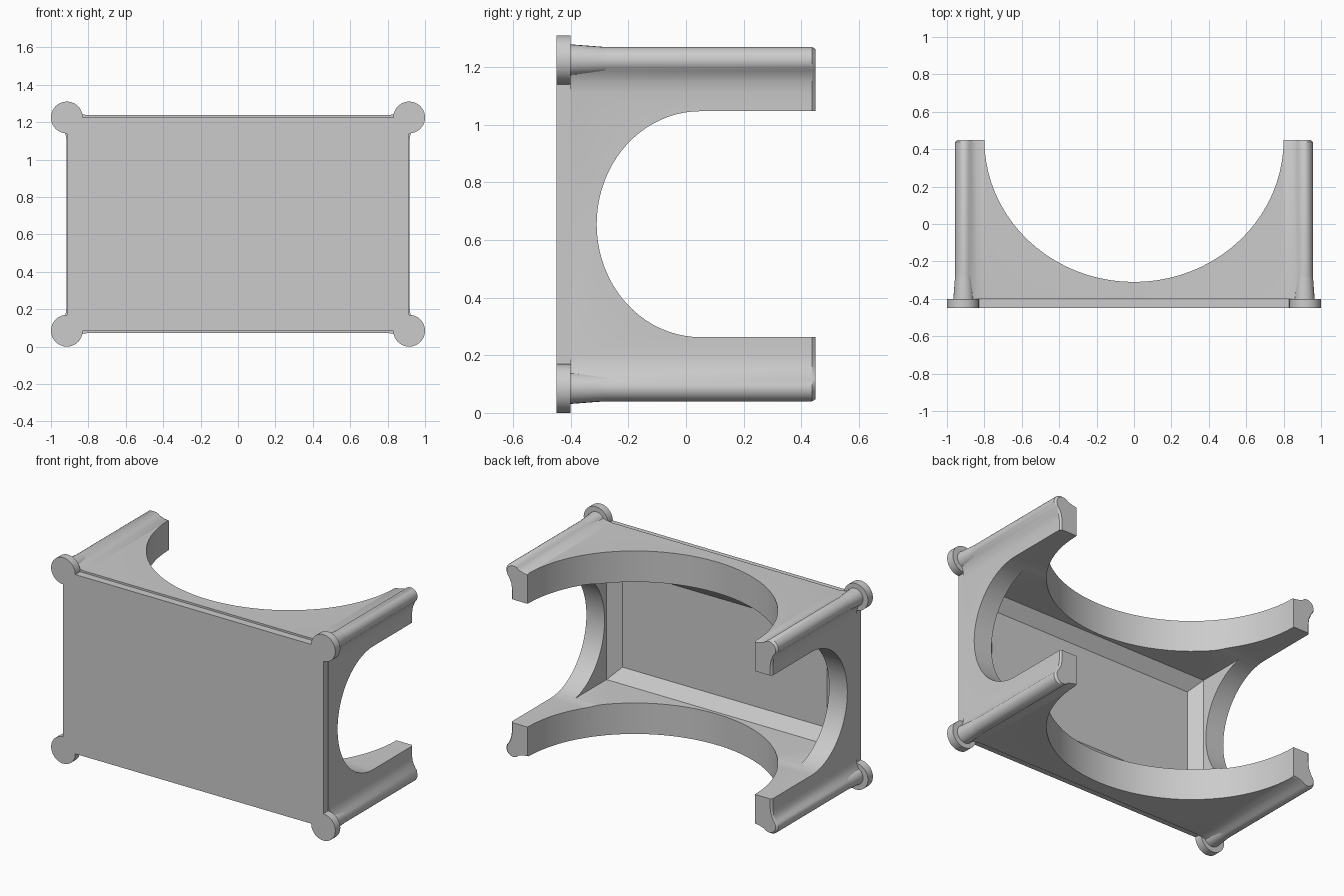
import bpy, bmesh
from math import sin, cos, radians, pi

if "Cube" in bpy.data.objects:
    bpy.data.objects.remove(bpy.data.objects["Cube"])

H = 1.31           # total height
MID = H / 2


def loft(name, rings):
    """Closed solid through a list of equal-length point rings."""
    bm = bmesh.new()
    vs = [[bm.verts.new(p) for p in r] for r in rings]
    n = len(vs[0])
    for a, b in zip(vs, vs[1:]):
        for i in range(n):
            j = (i + 1) % n
            bm.faces.new((a[i], a[j], b[j], b[i]))
    bm.faces.new(vs[0][::-1])
    bm.faces.new(vs[-1])
    bmesh.ops.recalc_face_normals(bm, faces=bm.faces)
    me = bpy.data.meshes.new(name)
    bm.to_mesh(me)
    bm.free()
    ob = bpy.data.objects.new(name, me)
    bpy.context.collection.objects.link(ob)
    return ob


def arc(cx, cz, r, a0, a1, n):
    return [(cx + r * cos(radians(a0 + (a1 - a0) * i / n)),
             cz + r * sin(radians(a0 + (a1 - a0) * i / n))) for i in range(n + 1)]


def four_corners(q):
    """Mirror the top right corner outline to all four corners."""
    rev = q[::-1]
    return (q + [(-x, z) for x, z in rev] + [(-x, H - z) for x, z in q]
            + [(x, H - z) for x, z in rev])


def ring(pts, y, inset=0.0):
    return [(x * (1 - inset), y, MID + (z - MID) * (1 - inset)) for x, z in pts]


def smooth(ob):
    bpy.ops.object.select_all(action='DESELECT')
    ob.select_set(True)
    bpy.context.view_layer.objects.active = ob
    bpy.ops.object.shade_smooth_by_angle(angle=radians(30))


# tabletop with round corner lobes
top = four_corners(arc(0.915, 1.225, 0.085, -90, 180, 30))
smooth(loft("tabletop", [ring(top, -0.45), ring(top, -0.40)]))

# legs and aprons: one outline with a rounded bead at each corner
body = four_corners([(0.918, 1.11), (0.924, 1.15)]
                    + arc(0.91, 1.223, 0.047, -50, 140, 10)
                    + [(0.84, 1.243), (0.80, 1.237)])
frame = loft("legs_and_aprons", [ring(body, -0.402), ring(body, 0.438), ring(body, 0.45, 0.012)])

# hollow underside with a sloped edge around the floor
def rect(hx, hz):
    return [(hx, MID - hz), (hx, MID + hz), (-hx, MID + hz), (-hx, MID - hz)]

cavity = loft("cavity_cutter", [ring(rect(0.72, 0.31), -0.39),
                                ring(rect(0.79, 0.385), -0.33),
                                ring(rect(0.79, 0.385), 0.6)])


# arched openings on the long and short sides
def arch(half, depth, cy, n=40):
    return ([(half * cos(pi + pi * i / n), cy + depth * sin(pi + pi * i / n)) for i in range(n + 1)]
            + [(half, 0.65), (-half, 0.65)])

long_arch = arch(0.80, 0.76, 0.45)
short_arch = arch(0.392, 0.36, 0.05)
long_cut = loft("long_arch_cutter", [[(u, y, z) for u, y in long_arch] for z in (-0.2, H + 0.2)])
short_cut = loft("short_arch_cutter", [[(x, y, MID + u) for u, y in short_arch] for x in (-1.2, 1.2)])

bpy.context.view_layer.objects.active = frame
for cutter in (cavity, long_cut, short_cut):
    m = frame.modifiers.new("cut", 'BOOLEAN')
    m.operation = 'DIFFERENCE'
    m.solver = 'EXACT'
    m.object = cutter
    bpy.ops.object.modifier_apply(modifier=m.name)
    bpy.data.objects.remove(cutter)
smooth(frame)

# flared collars where the legs meet the tabletop
for sx, nx in ((-1, "left"), (1, "right")):
    for z, nz in ((H - 1.223, "lower"), (1.223, "upper")):
        rings = [[(x, y, zz) for x, zz in arc(sx * 0.91, z, r, 0, 345, 23)]
                 for y, r in ((-0.402, 0.056), (-0.27, 0.046))]
        smooth(loft(f"{nz}_{nx}_collar", rings))
